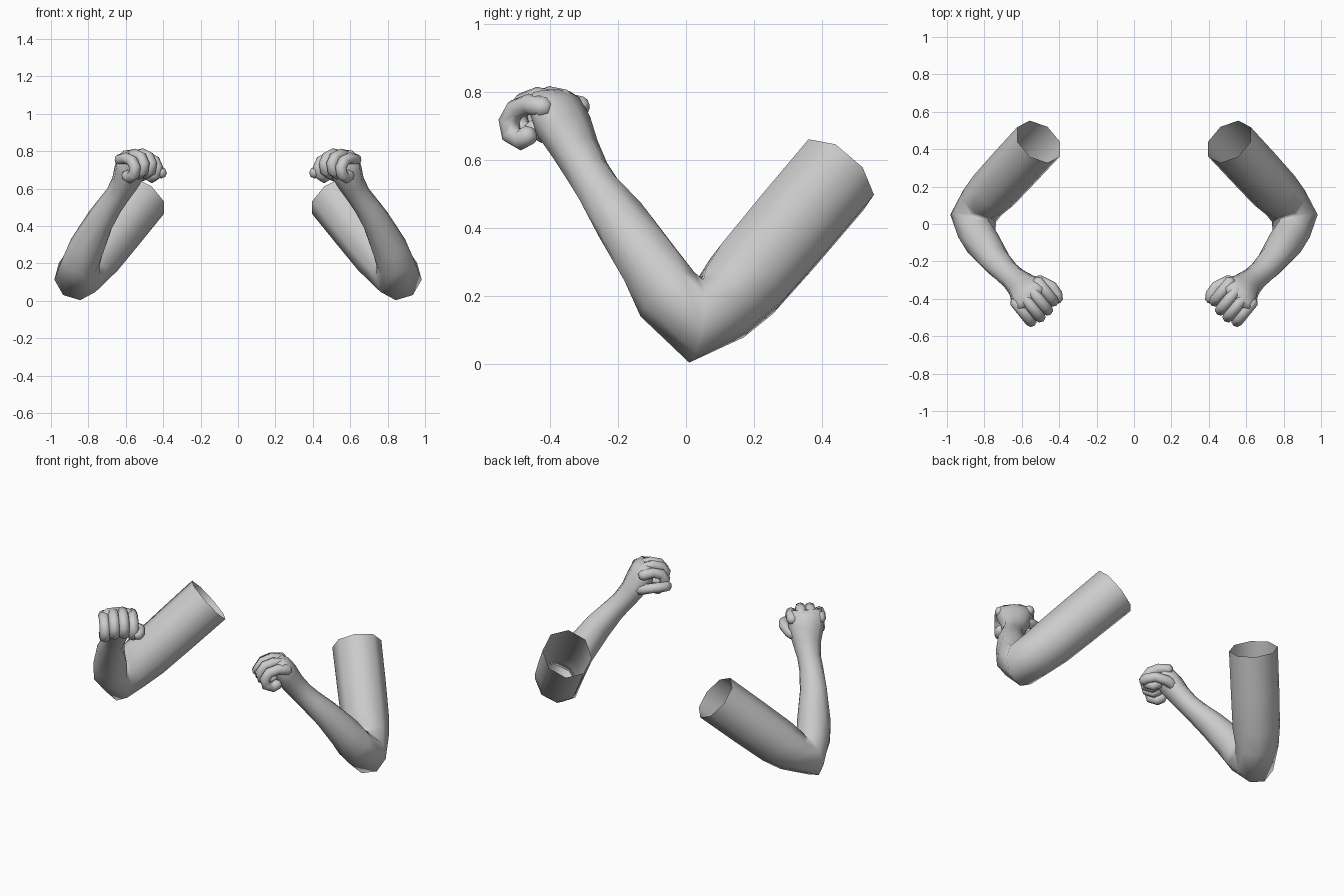
import bpy, bmesh
from math import cos, sin, tau
from mathutils import Vector

cube = bpy.data.objects.get("Cube")
if cube:
    bpy.data.objects.remove(cube, do_unlink=True)

SIDES = 8
grey = bpy.data.materials.new("plain grey")
grey.use_nodes = True
grey.diffuse_color = (0.6, 0.6, 0.6, 1)
grey.node_tree.nodes["Principled BSDF"].inputs["Base Color"].default_value = (0.6, 0.6, 0.6, 1)


def loft(name, stations, start_cap=True):
    """Skin elliptical rings; station = (centre, radius_u, radius_v, u_hint)."""
    bm = bmesh.new()
    rings = []
    last = len(stations) - 1
    for i, (centre, ru, rv, hint) in enumerate(stations):
        t = (stations[min(i + 1, last)][0] - stations[max(i - 1, 0)][0]).normalized()
        u = (hint - t * hint.dot(t)).normalized()
        v = t.cross(u)
        rings.append([bm.verts.new(centre + u * ru * cos(tau * k / SIDES) + v * rv * sin(tau * k / SIDES))
                      for k in range(SIDES)])
    for a, b in zip(rings, rings[1:]):
        for k in range(SIDES):
            n = (k + 1) % SIDES
            bm.faces.new((a[k], a[n], b[n], b[k]))
    bm.faces.new(rings[-1])
    if start_cap:
        bm.faces.new(rings[0][::-1])
    for f in bm.faces:
        f.smooth = True
    mesh = bpy.data.meshes.new(name)
    bm.to_mesh(mesh)
    bm.free()
    mesh.materials.append(grey)
    obj = bpy.data.objects.new(name, mesh)
    bpy.context.collection.objects.link(obj)
    # The other arm is a mirror image across x = 0
    obj.modifiers.new("mirror", "MIRROR").use_mirror_merge = False
    return obj


def rounded(points, radius, hint):
    """Stations for a tube whose ends taper to blunt tips."""
    pts = [Vector(p) for p in points]
    first = pts[0] + (pts[0] - pts[1]).normalized() * radius * 0.6
    end = pts[-1] + (pts[-1] - pts[-2]).normalized() * radius * 0.6
    return ([(first, radius * 0.5, radius * 0.5, hint)]
            + [(p, radius, radius, hint) for p in pts]
            + [(end, radius * 0.5, radius * 0.5, hint)])


# Arm from the open shoulder end, round the bent elbow, to the palm
# x, y, z, radius towards the crook, radius across, twist towards the hand
crook = Vector((-0.62, 0, 0.78))
back_of_hand = Vector((0.5, 0.62, 0.57))
arm = [
    (0.51, 0.44, 0.555, 0.135, 0.145, 0),
    (0.64, 0.30, 0.39, 0.135, 0.142, 0),
    (0.75, 0.18, 0.25, 0.132, 0.138, 0),
    (0.81, 0.115, 0.18, 0.115, 0.13, 0),
    (0.86, 0.03, 0.125, 0.12, 0.128, 0),
    (0.84, -0.055, 0.205, 0.10, 0.105, 0),
    (0.81, -0.10, 0.285, 0.095, 0.095, 0.2),
    (0.74, -0.195, 0.425, 0.08, 0.08, 0.5),
    (0.685, -0.255, 0.51, 0.067, 0.068, 0.8),
    (0.645, -0.29, 0.565, 0.063, 0.067, 1),
    (0.605, -0.325, 0.63, 0.065, 0.08, 1),
    (0.575, -0.36, 0.70, 0.072, 0.10, 1),
    (0.56, -0.385, 0.76, 0.06, 0.105, 1),
    (0.55, -0.395, 0.795, 0.03, 0.085, 1),
]
loft("arms", [(Vector(s[:3]), s[3], s[4], crook.lerp(back_of_hand, s[5])) for s in arm],
     start_cap=False)

# Four curled fingers in a row across the knuckles
forward = Vector((-0.63, -0.78, 0))
across = Vector((0.78, -0.63, 0))
up = Vector((0, 0, 1))
knuckle = Vector((0.55, -0.395, 0.785))
curl = [(-0.03, -0.01), (0.03, 0.0), (0.08, -0.015), (0.105, -0.05),
        (0.095, -0.09), (0.06, -0.105), (0.03, -0.09)]
fingers = [("index", -0.081, -0.018, -0.02), ("middle", -0.027, 0, 0),
           ("ring", 0.027, 0.003, -0.002), ("little", 0.079, -0.008, -0.022)]
for label, offset, reach, lift in fingers:
    path = [knuckle + across * offset + forward * (f + reach) + up * (z + lift) for f, z in curl]
    loft(label + "_fingers", rounded(path, 0.031, across))

# Thumb wrapped along the inner side of the fist
thumb = [(0.575, -0.31, 0.65), (0.50, -0.305, 0.675), (0.44, -0.335, 0.69),
         (0.412, -0.375, 0.688), (0.41, -0.405, 0.684)]
loft("thumbs", rounded(thumb, 0.03, up))
